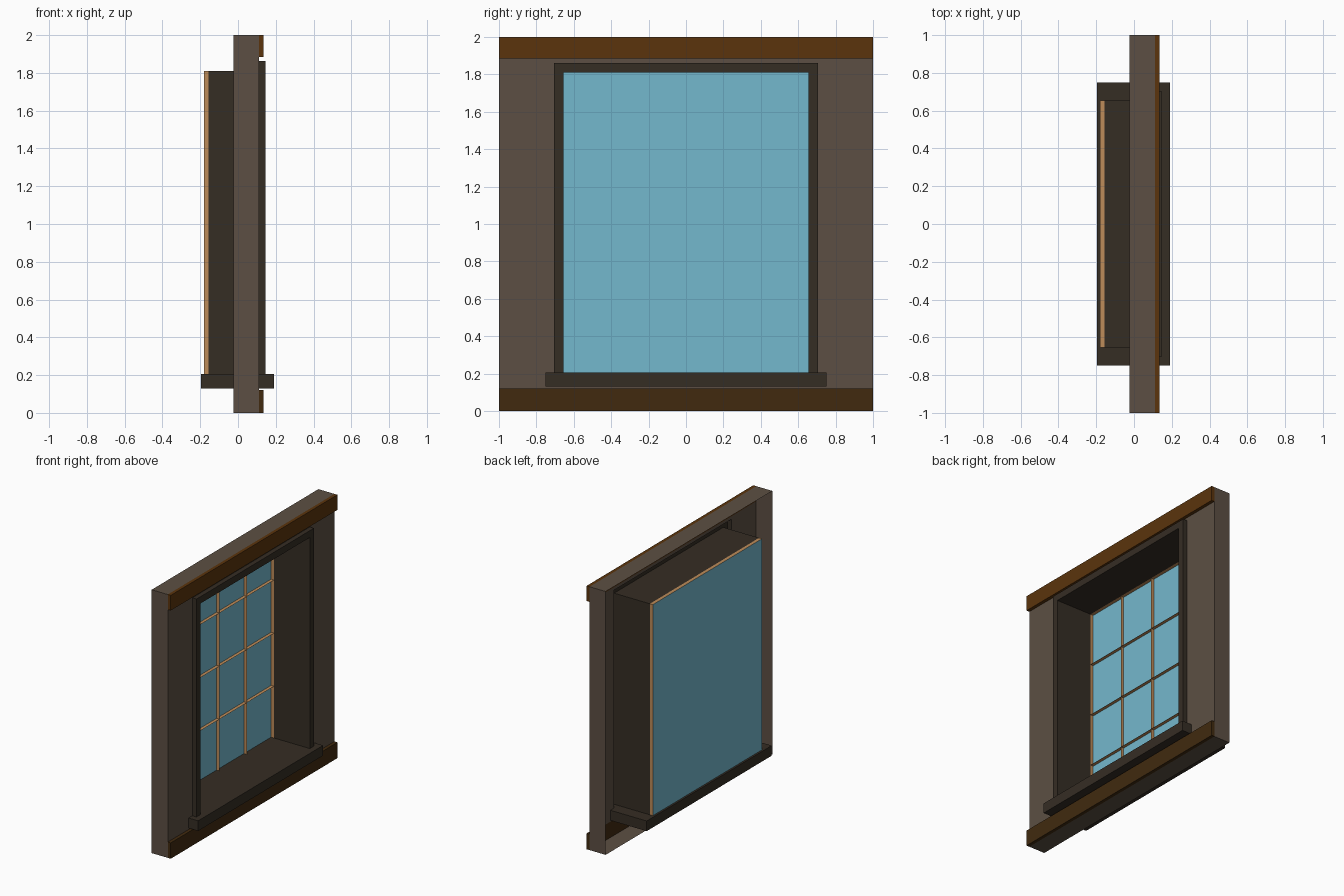
import bpy, bmesh

if "Cube" in bpy.data.objects:
    bpy.data.objects.remove(bpy.data.objects["Cube"])


def material(name, r, g, b):
    lin = [((c / 255 + 0.055) / 1.055) ** 2.4 if c > 10 else c / 255 / 12.92 for c in (r, g, b)]
    m = bpy.data.materials.new(name)
    m.diffuse_color = (*lin, 1)
    m.use_nodes = True
    m.node_tree.nodes["Principled BSDF"].inputs["Base Color"].default_value = m.diffuse_color
    return m


WALL = material("wall_grey_brown", 92, 79, 67)
DARK = material("dark_wood", 53, 45, 36)
TRIM_TOP = material("upper_trim_brown", 91, 52, 12)
TRIM_LOW = material("lower_trim_brown", 65, 42, 15)
TAN = material("tan_wood", 190, 140, 90)
GLASS = material("blue_glass", 116, 184, 205)


def finish(name, bm, *mats):
    bmesh.ops.remove_doubles(bm, verts=bm.verts, dist=1e-5)
    me = bpy.data.meshes.new(name)
    bm.to_mesh(me)
    bm.free()
    for m in mats:
        me.materials.append(m)
    ob = bpy.data.objects.new(name, me)
    bpy.context.collection.objects.link(ob)
    return ob


def quad(bm, *pts):
    return bm.faces.new([bm.verts.new(p) for p in pts])


def rect_x(bm, x, y0, y1, z0, z1):
    # rectangle facing +x
    return quad(bm, (x, y0, z0), (x, y1, z0), (x, y1, z1), (x, y0, z1))


def strip(bm, x0, x1, path, flip=False):
    # sheet swept along x over a (y, z) path
    for (ya, za), (yb, zb) in zip(path, path[1:]):
        p = [(x0, ya, za), (x1, ya, za), (x1, yb, zb), (x0, yb, zb)]
        quad(bm, *(p[::-1] if flip else p))


def box(name, x0, x1, y0, y1, z0, z1, mat):
    bm = bmesh.new()
    bmesh.ops.create_cube(bm, size=1)
    for v in bm.verts:
        v.co = ((x0 + x1) / 2 + v.co.x * (x1 - x0),
                (y0 + y1) / 2 + v.co.y * (y1 - y0),
                (z0 + z1) / 2 + v.co.z * (z1 - z0))
    return finish(name, bm, mat)


BACK, FRONT = -0.025, 0.11          # wall depth
IN, OUT = 0.655, 0.705              # casing half widths
HEAD_IN, HEAD_OUT = 1.81, 1.862     # casing head heights
LOW, HIGH = 0.12, 1.885             # trim edges
GRID_X, GLASS_X = -0.155, -0.18

# wall shell, open at the back, with a window opening
bm = bmesh.new()
strip(bm, BACK, FRONT, [(-1, 0), (1, 0), (1, 2), (-1, 2), (-1, 0)], flip=True)
for y0, y1, z0, z1 in ((-1, -OUT, LOW, HIGH), (OUT, 1, LOW, HIGH),
                       (-OUT, OUT, HEAD_OUT, HIGH), (-OUT, OUT, LOW, 0.17)):
    rect_x(bm, FRONT, y0, y1, z0, z1)
finish("wall", bm, WALL)

# horizontal trim boards
box("upper_trim", FRONT, 0.135, -1, 1, HIGH, 2, TRIM_TOP)
box("lower_trim", FRONT, 0.135, -1, 1, 0, LOW, TRIM_LOW)

# casing around the opening and the deep reveal behind it
bm = bmesh.new()
CX, Z0 = 0.145, 0.17
for y0, y1, z0, z1 in ((-OUT, -IN, Z0, HEAD_IN), (IN, OUT, Z0, HEAD_IN),
                       (-OUT, OUT, HEAD_IN, HEAD_OUT)):
    rect_x(bm, CX, y0, y1, z0, z1)
strip(bm, FRONT, CX, [(-OUT, Z0), (-OUT, HEAD_OUT), (OUT, HEAD_OUT), (OUT, Z0)])
strip(bm, GRID_X, CX, [(-IN, Z0), (-IN, HEAD_IN), (IN, HEAD_IN), (IN, Z0)], flip=True)
finish("casing_and_reveal", bm, DARK)

# sill
box("sill", -0.195, 0.19, -0.75, 0.75, 0.13, 0.207, DARK)

# window grid: each cell is inset, then its pane is pushed back
bm = bmesh.new()
W, H, ZB, RAIL = 2 * IN / 4, (HEAD_IN - 0.197) / 4, 0.197, 0.035
cells = [rect_x(bm, GRID_X, -IN + i * W, -IN + (i + 1) * W, ZB + j * H, ZB + (j + 1) * H)
         for i in range(4) for j in range(4)]
bmesh.ops.inset_individual(bm, faces=cells, thickness=RAIL, depth=0)
panes = bmesh.ops.extrude_discrete_faces(bm, faces=cells)["faces"]
for f in panes:
    f.material_index = 1
    for v in f.verts:
        v.co.x = GLASS_X
finish("window_grid", bm, TAN, GLASS)
